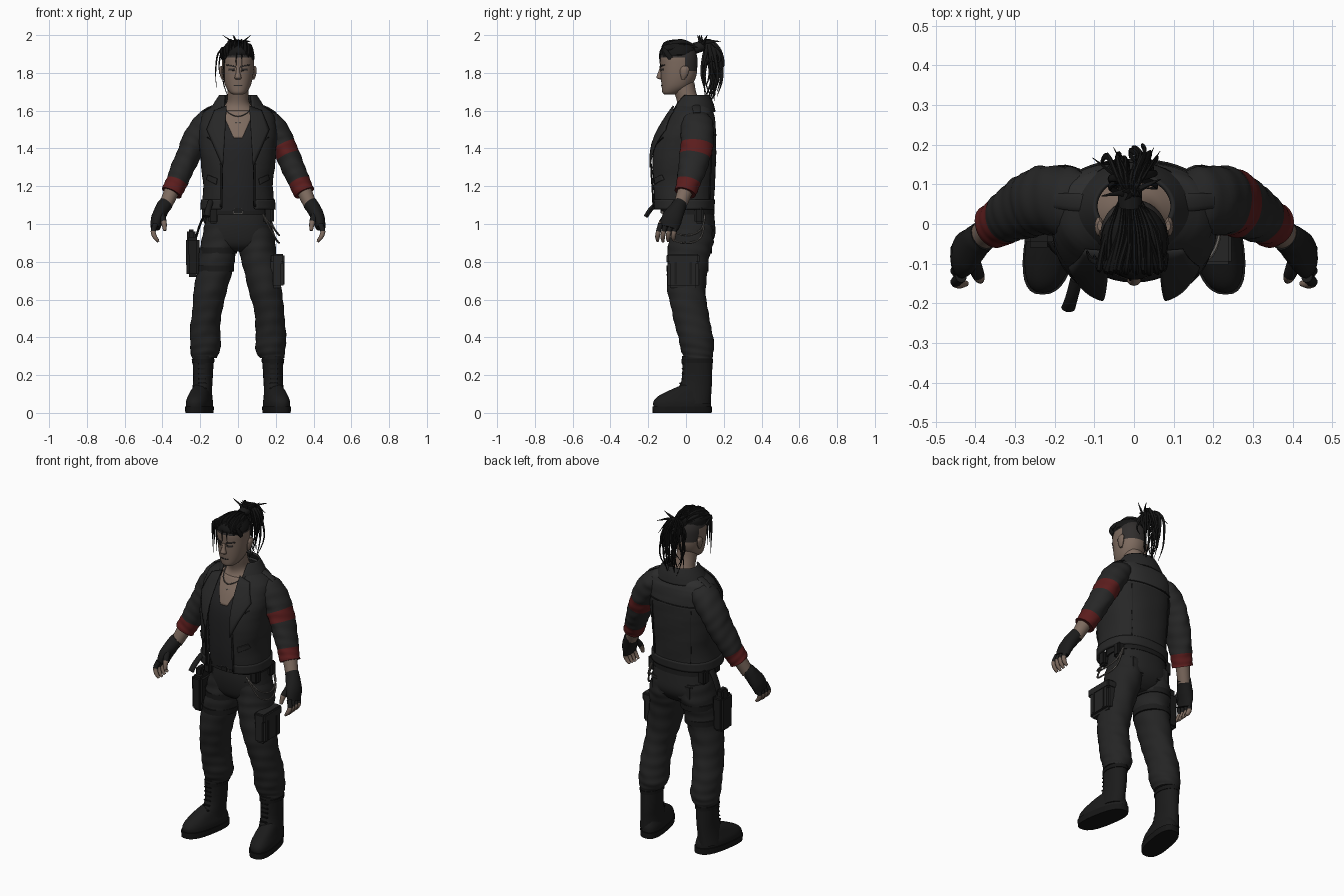
import bpy, bmesh, math, random
from mathutils import Vector
from mathutils.bvhtree import BVHTree

random.seed(4)
old = bpy.data.objects.get("Cube")
if old:
    bpy.data.objects.remove(old)


def material(name, r, g, b):
    m = bpy.data.materials.new(name)
    m.use_nodes = True
    m.diffuse_color = (r, g, b, 1)
    bsdf = m.node_tree.nodes["Principled BSDF"]
    bsdf.inputs["Base Color"].default_value = (r, g, b, 1)
    bsdf.inputs["Roughness"].default_value = .8
    return m


JACKET = material("jacket_charcoal", .02, .02, .02)
YOKE = material("panel_grey", .028, .028, .028)
CLOTH = material("trouser_black", .018, .018, .018)
SHIRT = material("shirt_grey", .017, .017, .018)
LEATHER = material("leather_black", .011, .011, .011)
HAIR = material("hair_black", .008, .008, .008)
STUBBLE = material("shaved_hair", .03, .027, .026)
SKIN = material("skin", .205, .145, .113)
RED = material("band_red", .105, .012, .012)
METAL = material("dull_metal", .13, .12, .11)


def finish(name, bm, mats, thick=0, offset=-1):
    mesh = bpy.data.meshes.new(name)
    bm.to_mesh(mesh)
    bm.free()
    ob = bpy.data.objects.new(name, mesh)
    bpy.context.collection.objects.link(ob)
    for m in mats:
        mesh.materials.append(m)
    if thick:
        mod = ob.modifiers.new("thickness", "SOLIDIFY")
        mod.thickness, mod.offset = thick, offset
    return ob


def spline(pts, steps):
    """Smooth samples (t, values) through the control points."""
    out, last = [], len(pts) - 1
    for i in range(last):
        p = [pts[max(0, min(last, k))] for k in range(i - 1, i + 3)]
        for s in range(steps + (i == last - 1)):
            f = s / steps
            out.append((i + f, [b + f * (c - a + f * (2 * a - 5 * b + 4 * c - d + f * (3 * (b - c) + d - a))) / 2
                                for a, b, c, d in zip(*p)]))
    return out


def tube(name, pts, mats, rule=None, n=20, steps=4, planar=False, e=2, gap=0, thick=0,
         wrinkle=0, skew=0, ref=(0, 1, 0)):
    """Loft of (x, y, z, rx, ry) sections; planar sections stay level, gap opens the front."""
    bm, rings, rows = bmesh.new(), [], spline(pts, steps)
    for i, (t, (x, y, z, rx, ry)) in enumerate(rows):
        u, v = Vector((1, 0, 0)), Vector((0, 1, 0))
        if not planar:
            tan = Vector(rows[min(i + 1, len(rows) - 1)][1][:3]) - Vector(rows[max(i - 1, 0)][1][:3])
            u = Vector(ref).cross(tan).normalized()
            v = tan.normalized().cross(u)
        start = math.asin(min(.95, gap / rx) ** (e / 2)) if gap else 0
        ring = []
        for j in range(n + (gap > 0)):
            a = start + (2 * math.pi - 2 * start) * j / n
            s, c = math.sin(a), math.cos(a)
            w = 1 + wrinkle * math.sin(t * 7 + 3 * s + 2 * c) * math.cos(t * 3 - 2 * s)
            px = math.copysign(abs(s) ** (2 / e), s) * rx * w
            py = -math.copysign(abs(c) ** (2 / e), c) * ry * w
            ring.append(bm.verts.new(Vector((x - skew * py, y, z)) + u * px + v * py))
        rings.append(ring)
    for i in range(len(rings) - 1):
        for j in range(n):
            k = (j + 1) % len(rings[0])
            f = bm.faces.new((rings[i][j], rings[i][k], rings[i + 1][k], rings[i + 1][j]))
            if rule:
                f.material_index = rule(f.calc_center_median(), (rows[i][0] + rows[i + 1][0]) / 2)
    if not gap:
        for ring, k in ((rings[0], 0), (rings[-1], len(rows) - 1)):
            f = bm.faces.new(ring)
            if rule:
                f.material_index = rule(f.calc_center_median(), rows[k][0])
        bmesh.ops.recalc_face_normals(bm, faces=bm.faces)
    return finish(name, bm, mats, thick)


def box(name, loc, size, mat, bevel=.01, taper=1):
    bm = bmesh.new()
    bmesh.ops.create_cube(bm, size=1)
    for v in bm.verts:
        k = taper if v.co.z < 0 else 1
        v.co = Vector((v.co.x * size[0] * k, v.co.y * size[1] * k, v.co.z * size[2])) + Vector(loc)
    bmesh.ops.bevel(bm, geom=bm.edges[:], offset=bevel, segments=2, affect="EDGES")
    return finish(name, bm, [mat])


def tree_of(ob):
    return BVHTree.FromPolygons([v.co.copy() for v in ob.data.vertices], [list(p.vertices) for p in ob.data.polygons])


def drape(name, tree, corners, mat, side=-1, lift=.004, n=8, thick=.007):
    """Four-cornered (x, z) panel laid onto a surface from the front or back."""
    bm, grid = bmesh.new(), {}
    a, b, c, d = [Vector(p) for p in corners]
    for i in range(n + 1):
        for j in range(n + 1):
            p = a.lerp(b, i / n).lerp(d.lerp(c, i / n), j / n)
            hit = tree.ray_cast(Vector((p.x, side, p.y)), Vector((0, -side, 0)))[0]
            if hit:
                grid[i, j] = bm.verts.new((hit.x, hit.y + side * lift, hit.z))
    for i, j in list(grid):
        quad = [grid.get(k) for k in ((i, j), (i + 1, j), (i + 1, j + 1), (i, j + 1))]
        if all(quad):
            bm.faces.new(quad)
    return finish(name, bm, [mat], thick, 0)


def side_pts(s, pts):
    return [(p[0] * s, *p[1:]) for p in pts]


def flip(s, corners):
    return [(x * s, z) for x, z in corners]


# Torso: shirt, neck and bare neckline
shirt = tube("shirt_and_neck", [(0, 0, 1.07, .165, .13), (0, -.01, 1.2, .16, .135), (0, 0, 1.4, .175, .145),
             (0, .015, 1.5, .17, .13), (0, .03, 1.57, .14, .105), (0, .03, 1.61, .09, .08), (0, .015, 1.645, .06, .062),
             (0, -.005, 1.7, .056, .058), (0, -.015, 1.75, .055, .06)], [SHIRT, SKIN],
             lambda c, t: int(c.z > 1.59), n=40, planar=True)
drape("bare_neckline", tree_of(shirt), [(-.088, 1.6), (.088, 1.6), (.022, 1.455), (-.022, 1.455)], SKIN,
      lift=.002, n=14, thick=.005)
for k in range(2):
    tube("necklace", [(x, y, z - k * .035, .003, .003) for x, y, z in
         ((-.075, .0, 1.63), (-.05, -.07, 1.59), (0, -.1, 1.57), (.05, -.07, 1.59), (.075, 0, 1.63))], [METAL], n=6)

# Open jacket with hem and collar
body = [(0, -.015, 1.085, .195, .16), (0, -.015, 1.2, .184, .168), (0, -.015, 1.3, .195, .173),
        (0, -.01, 1.4, .203, .17), (0, .003, 1.48, .207, .155), (0, .022, 1.55, .2, .133),
        (0, .03, 1.59, .182, .115), (0, .035, 1.62, .14, .1), (0, .04, 1.645, .1, .085)]
form = tube("jacket_form", body, [JACKET], n=64, planar=True, e=2.4)
jacket_tree = tree_of(form)
bpy.data.objects.remove(form)
tube("jacket_body", body, [JACKET, YOKE], lambda c, t: int(c.y > .04 and c.z > 1.47), n=56, planar=True,
     e=2.4, gap=.085, thick=.012, wrinkle=.01)
tube("jacket_hem", [(0, -.015, 1.078, .2, .165), (0, -.015, 1.13, .196, .169)], [JACKET], n=48, planar=True,
     e=2.4, gap=.09, thick=.015)
tube("jacket_collar", [(0, .035, 1.595, .155, .122), (0, .04, 1.64, .128, .105), (0, .045, 1.682, .1, .08)],
     [JACKET], n=40, planar=True, gap=.072, thick=.01)
for s in (-1, 1):
    drape("lapel", jacket_tree, flip(s, [(.06, 1.625), (.125, 1.6), (.165, 1.5), (.08, 1.3)]), JACKET, lift=.012)
    drape("front_zip", jacket_tree, flip(s, [(.084, 1.32), (.094, 1.32), (.094, 1.09), (.084, 1.09)]), LEATHER, lift=.008)
    drape("waist_pocket", jacket_tree, flip(s, [(.11, 1.24), (.16, 1.26), (.165, 1.235), (.115, 1.21)]), JACKET)
    drape("chest_zip", jacket_tree, flip(s, [(.12, 1.43), (.16, 1.46), (.162, 1.455), (.122, 1.425)]), LEATHER)
    drape("back_seam", jacket_tree, flip(s, [(.127, 1.45), (.13, 1.45), (.12, 1.13), (.117, 1.13)]), LEATHER, 1, .001)
drape("back_yoke_seam", jacket_tree, [(-.17, 1.475), (.17, 1.475), (.17, 1.469), (-.17, 1.469)], LEATHER, 1, .002, 16)

# Arms, gloves and fingers
for s, label in ((-1, "right"), (1, "left")):
    tube(label + "_sleeve", side_pts(s, [(.12, .048, 1.56, .04, .07), (.165, .056, 1.53, .07, .086),
         (.222, .06, 1.45, .07, .087), (.26, .05, 1.37, .064, .083), (.3, .03, 1.28, .061, .073),
         (.33, .01, 1.21, .057, .062), (.352, -.005, 1.165, .056, .058)]), [JACKET, RED],
         lambda c, t: int(t > 4.75 or s > 0 and 2.35 < t < 3.1), n=28, steps=8, wrinkle=.04)
    tube(label + "_shoulder_strap", side_pts(s, [(.11, .052, 1.632, .006, .022), (.16, .056, 1.612, .006, .022),
         (.2, .058, 1.586, .006, .018)]), [JACKET], n=12)
    tube(label + "_forearm", side_pts(s, [(.34, .005, 1.2, .042, .042), (.387, -.035, 1.09, .034, .035)]), [SKIN])
    tube(label + "_glove", side_pts(s, [(.38, -.03, 1.11, .038, .038), (.398, -.044, 1.085, .038, .042),
         (.425, -.074, 1.03, .035, .055), (.438, -.09, .98, .026, .05)]), [LEATHER], wrinkle=.03)
    for k in range(4):
        y = -.134 + k * .028
        tube(label + "_finger", side_pts(s, [(.436, y, 1.0, .015, .014), (.449, y - .012, .96, .014, .013),
             (.439, y - .017, .93, .012, .012), (.422, y - .016, .905 + .004 * abs(k - 1), .007, .007)]),
             [LEATHER, SKIN], lambda c, t: int(t > .9), n=10)
    tube(label + "_thumb", side_pts(s, [(.408, -.085, 1.06, .018, .018), (.393, -.128, 1.01, .016, .016),
         (.387, -.142, .965, .009, .009)]), [LEATHER, SKIN], lambda c, t: int(t > 1), n=10)

# Trousers, boots
tube("trouser_hips", [(0, .02, 1.12, .16, .12), (0, .022, 1.02, .172, .13), (0, .028, .94, .182, .126),
     (0, .022, .885, .15, .1), (0, .02, .855, .06, .06)], [CLOTH], n=36, planar=True, e=2.3)
for s, label in ((-1, "right"), (1, "left")):
    tube(label + "_trouser_leg", side_pts(s, [(.09, .027, 1.0, .085, .115), (.1, .025, .9, .097, .118),
         (.115, .01, .8, .096, .11), (.143, .003, .66, .089, .102), (.164, .02, .54, .079, .096),
         (.174, .045, .43, .08, .094), (.172, .06, .34, .08, .088), (.18, .065, .29, .065, .075)]),
         [CLOTH], n=28, steps=8, planar=True, wrinkle=.035)
    tube(label + "_boot_shaft", side_pts(s, [(.194, .04, .05, .06, .09), (.19, .045, .12, .053, .09),
         (.186, .058, .18, .052, .08), (.184, .06, .3, .057, .08)]), [LEATHER], planar=True)
    tube(label + "_boot_foot", side_pts(s, [(.204, -.02, .03, .064, .152), (.204, -.02, .06, .064, .152),
         (.202, -.012, .09, .056, .133), (.197, .015, .125, .045, .09), (.193, .035, .15, .03, .05)]),
         [LEATHER], n=28, planar=True, e=2.4, skew=s * .17)
    tube(label + "_boot_sole", side_pts(s, [(.204, -.02, 0, .066, .156), (.204, -.02, .035, .068, .158)]),
         [HAIR], n=32, steps=1, planar=True, e=2.6, skew=s * .17)
    for k in range(6):
        box(label + "_boot_lace", (s * .19, min(-.016, -.038 + k * .009), .13 + k * .026), (.045, .016, .008), HAIR, .003)
    tube(label + "_boot_cuff", side_pts(s, [(.185, .06, .265, .059, .083), (.185, .06, .285, .06, .083)]),
         [HAIR], steps=1, planar=True)

# Belt, holster, pockets, straps and chain
tube("waist_belt", [(0, .015, 1.05, .176, .137), (0, .015, 1.093, .172, .134)], [LEATHER], n=36, steps=1, planar=True, e=2.3)
box("belt_buckle", (0, -.125, 1.07), (.05, .012, .036), METAL, .004)
box("buckle_inset", (0, -.129, 1.07), (.042, .012, .028), LEATHER, .003)
for x, y in ((-.165, .07), (.165, .07), (.16, -.06), (-.13, -.09)):
    box("belt_pouch", (x, y, 1.045), (.05, .05, .085), LEATHER, .01)
tube("belt_grip", [(-.145, -.14, 1.12, .012, .016), (-.157, -.185, 1.08, .013, .016),
     (-.166, -.212, 1.04, .012, .018)], [LEATHER], n=10, ref=(1, 0, 0))
box("holster", (-.24, -.005, .825), (.072, .11, .21), LEATHER, .014, .92)
box("holster_grip", (-.247, .005, .93), (.045, .06, .08), LEATHER, .01)
tube("holster_hanger", [(-.17, 0, 1.06, .006, .025), (-.2, 0, 1.0, .006, .025), (-.225, 0, .92, .006, .025)], [LEATHER], n=8)
for z, x, y, r in ((.86, .106, .02, .117), (.765, .121, .008, .11)):
    tube("thigh_strap", [(-x, y, z - .016, .1, r), (-x, y, z + .016, .1, r + .002)],
         [LEATHER], n=28, steps=1, planar=True)
box("left_cargo_pocket", (.207, -.015, .745), (.07, .165, .17), CLOTH, .014)
box("left_pocket_flap", (.211, -.015, .815), (.07, .175, .05), CLOTH, .008)
for y in (-.055, .025):
    box("left_pocket_strap", (.239, y, .75), (.012, .022, .15), LEATHER, .004)
for s in (-1, 1):
    box("back_pocket", (s * .085, .13, .95), (.095, .025, .1), CLOTH, .01)
for drop in (.9, .94):
    tube("hip_chain", [(.13, -.11, 1.05, .005, .005), (.195, -.08, drop + .03, .005, .005), (.218, 0, drop, .005, .005),
         (.195, .08, drop + .03, .005, .005), (.16, .1, 1.05, .005, .005)], [METAL], n=6)

# Head and face
head = tube("head", [(0, -.088, 1.685, .026, .026), (0, -.075, 1.697, .045, .05), (0, -.052, 1.73, .066, .077),
            (0, -.04, 1.78, .079, .093), (0, -.038, 1.84, .085, .098), (0, -.04, 1.89, .084, .098),
            (0, -.04, 1.93, .066, .08), (0, -.04, 1.95, .03, .04)], [SKIN, STUBBLE],
            lambda c, t: int(c.z > 1.88 or c.y > -.01 and c.z > 1.81), n=40, steps=6, planar=True, e=2.15)
face = tree_of(head)
tube("nose", [(0, -.128, 1.83, .009, .01), (0, -.137, 1.8, .011, .012), (0, -.14, 1.775, .018, .016),
     (0, -.128, 1.765, .012, .01)], [SKIN], n=12, planar=True)
drape("mouth", face, [(-.025, 1.736), (.025, 1.736), (.02, 1.73), (-.02, 1.73)], STUBBLE, lift=.001, thick=.004)
for s in (-1, 1):
    drape("eye", face, flip(s, [(.018, 1.822), (.05, 1.824), (.048, 1.812), (.02, 1.811)]), STUBBLE, lift=.001, thick=.004)
    drape("eyebrow", face, flip(s, [(.014, 1.836), (.06, 1.845), (.06, 1.839), (.014, 1.829)]), STUBBLE, lift=.002)
    tube("ear", [(s * .08, -.015, 1.765, .006, .008), (s * .085, -.01, 1.79, .011, .02),
         (s * .088, -.006, 1.82, .011, .024), (s * .086, -.004, 1.836, .006, .012)], [SKIN], n=12, planar=True)


# Swept hair, fringe and tied tail
def lock(name, pts, r):
    n = len(pts) - 1
    tube(name, [(*p, r * (1 - .9 * (i / n) ** 2), r * .6 * (1 - .9 * (i / n) ** 2)) for i, p in enumerate(pts)],
         [HAIR], n=7, ref=(1, 0, 0))


def jitter(amount):
    return random.uniform(-amount, amount)


tube("hair_cap", [(0, -.045, 1.878, .08, .086), (0, -.045, 1.905, .085, .095), (0, -.04, 1.94, .07, .083),
     (0, -.035, 1.96, .03, .04)], [HAIR], n=28, planar=True, wrinkle=.03)
for k in range(17):
    x = -.08 + k * .01
    h = .04 * (1 - (x / .09) ** 2)
    lock("swept_lock", [(x, -.12 + abs(x) * .5, 1.882 + jitter(.008)), (x + jitter(.01), -.108, 1.915 + h * .8 + jitter(.008)),
         (x * .75 + jitter(.012), -.02, 1.926 + h + jitter(.008)), (-.01 + x * .3, .07, 1.935)], random.uniform(.013, .021))
for x, z in ((-.118, 1.72), (-.1, 1.78), (-.075, 1.75), (-.04, 1.81), (-.01, 1.84), (.02, 1.8), (.055, 1.84)):
    lock("fringe_strand", [(x * .6, -.1, 1.93), (x * .9, -.138 + abs(x) * .4, 1.9),
         (x, -.142 + abs(x) * .6, (z + 1.9) / 2), (x * .97, -.143 + abs(x) * .6, z)], .009)
tube("hair_tie", [(-.01, .045, 1.93, .03, .03), (-.01, .095, 1.945, .028, .03)], [LEATHER], n=12, ref=(1, 0, 0))
for k in range(36):
    x, y = random.uniform(-.09, .06), random.uniform(.09, .18)
    z = random.uniform(1.62, 1.87)
    lock("tail_lock", [(-.01, .07, 1.94), (-.01 + x * .4, .09 + y * .2, 1.955 + jitter(.015)),
         (x * .8, y, 1.9 + jitter(.02)), (x * .75 + jitter(.02), y + jitter(.025), (z + 1.88) / 2),
         (x * .6 + jitter(.02), .1 + (y - .1) * .7 + jitter(.02), z)], .012)
for k in range(18):
    x, y = random.uniform(-.12, .07), random.uniform(.06, .21)
    lock("tail_spike", [(-.01, .075, 1.935), (x * .4, y * .4 + .05, 1.965), (x, y, 1.9 + .1 * (k % 4) / 3)], .011)

# Smooth shading with crisp edges
bpy.ops.object.select_all(action="DESELECT")
for ob in bpy.context.collection.objects:
    if ob.type == "MESH":
        ob.select_set(True)
        bpy.context.view_layer.objects.active = ob
bpy.ops.object.shade_smooth_by_angle(angle=math.radians(40))
